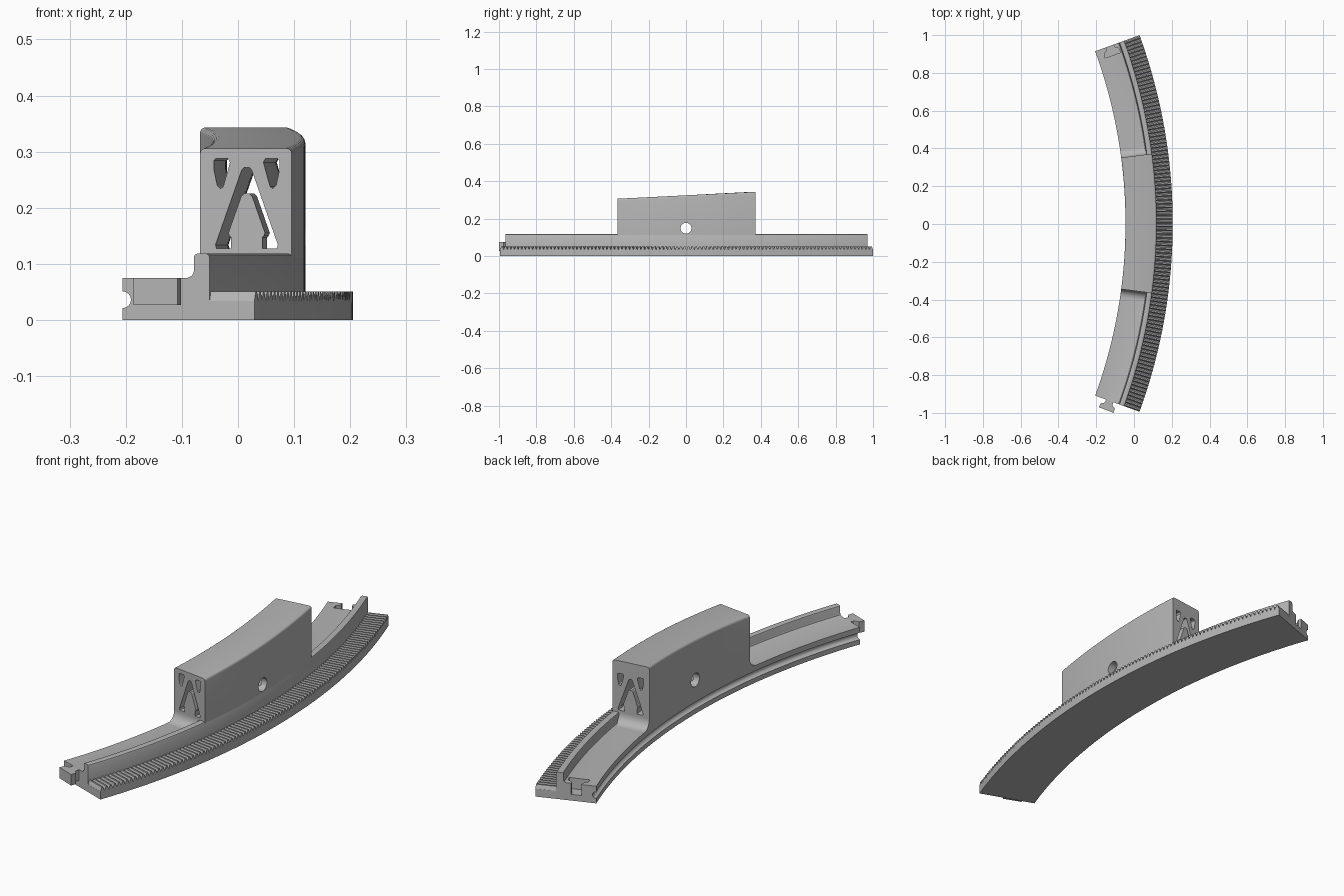
import bpy, bmesh
from math import sin, cos, radians, degrees, pi

CX, CY = -2.71, 0.003            # centre of the arc
R_IN, R_WALL, R_RACK, R_OUT = 2.665, 2.80, 2.83, 2.915
END, HOUSE = 20, 7.5             # half angles of track and housing
FLOOR, WALL_TOP, ROOT, TIP = 0.075, 0.118, 0.034, 0.051
MID = 2.749                      # radius of the window centre line

cube = bpy.data.objects.get("Cube")
if cube:
    bpy.data.objects.remove(cube, do_unlink=True)

grey = bpy.data.materials.new("plain grey")
grey.use_nodes = True
grey.diffuse_color = (0.46, 0.46, 0.46, 1)
grey.node_tree.nodes["Principled BSDF"].inputs["Base Color"].default_value = grey.diffuse_color


def polar(r, a, z):
    return CX + r * cos(radians(a)), CY + r * sin(radians(a)), z


def loft(name, solids):
    """Each solid is a list of rings of (radius, angle, height) points."""
    bm = bmesh.new()
    for rings in solids:
        loops = [[bm.verts.new(polar(*p)) for p in ring] for ring in rings]
        for low, high in zip(loops, loops[1:]):
            for i in range(len(low)):
                bm.faces.new((low[i - 1], low[i], high[i], high[i - 1]))
        bm.faces.new(loops[0])
        bm.faces.new(loops[-1])
    bmesh.ops.recalc_face_normals(bm, faces=bm.faces)
    mesh = bpy.data.meshes.new(name)
    bm.to_mesh(mesh)
    bm.free()
    mesh.materials.append(grey)
    obj = bpy.data.objects.new(name, mesh)
    bpy.context.collection.objects.link(obj)
    return obj


def sweep(profile, start, stop, step=0.5, slope=0.0):
    """Sweep an (r, z) profile along the arc; points above 0.2 follow the slope."""
    n = max(1, round((stop - start) / step))
    return [[(r, start + (stop - start) * i / n, z + (slope * i / n if z > 0.2 else 0))
             for r, z in profile] for i in range(n + 1)]


def cut(target, cutter):
    mod = target.modifiers.new("cut", 'BOOLEAN')
    mod.operation, mod.solver, mod.object = 'DIFFERENCE', 'EXACT', cutter
    cutter.hide_render = True
    bpy.context.view_layer.objects.active = target
    bpy.ops.object.modifier_apply(modifier=mod.name)
    bpy.data.objects.remove(cutter, do_unlink=True)


def smooth(obj):
    bpy.ops.object.select_all(action='DESELECT')
    obj.select_set(True)
    bpy.context.view_layer.objects.active = obj
    bpy.ops.object.shade_smooth_by_angle(angle=radians(30))


def mirrored(half):
    return half + [(-x, z) for x, z in reversed(half)]


def dovetail(end, low, high, grow=0.0):
    """Flared connector outline leaving the given end angle."""
    half = [(-0.02, -0.005), (-0.021, 0.014), (-0.026, 0.021), (-0.039, 0.027), (-0.042, 0.052)]
    return [[(2.747 + w * (1 + grow), end - degrees(t / 2.75), z) for w, t in mirrored(half)]
            for z in (low, high)]


# Track bed with side groove and raised rail
groove = [(R_IN + 0.016 * sin(pi * i / 8), 0.036 + 0.015 * cos(pi * i / 8)) for i in range(9)]
bed = [(R_IN, 0), (R_OUT, 0), (R_OUT, ROOT), (R_RACK, ROOT),
       (R_RACK, 0.112), (R_RACK - 0.002, 0.116), (R_RACK - 0.006, WALL_TOP),
       (R_WALL + 0.006, WALL_TOP), (R_WALL + 0.002, 0.116), (R_WALL, 0.112),
       (R_WALL, 0.086), (R_WALL - 0.003, 0.079), (R_WALL - 0.011, FLOOR),
       (R_IN, FLOOR)] + groove
track = loft("track_bed", [sweep(bed, -END, END)])
cut(track, loft("pocket_cutter", [dovetail(END, 0.027, 0.09, 0.04)]))
smooth(track)

# Connector tab at the front end
loft("connector_tab", [dovetail(-END, 0.027, FLOOR)])

# Rack teeth
COUNT = 100
pitch = 2 * END / COUNT
teeth = []
for i in range(COUNT):
    a = -END + pitch * (i + 0.5)
    shape = [(-0.48, ROOT - 0.003), (-0.48, ROOT), (-0.16, TIP),
             (0.16, TIP), (0.48, ROOT), (0.48, ROOT - 0.003)]
    teeth.append([[(r, a + k * pitch, z) for k, z in shape] for r in (R_RACK - 0.003, R_OUT)])
loft("rack_teeth", teeth)

# Housing with a rising roof and rounded roof edges
ROOF, RD = 0.306, 0.01
arc = [(RD * (1 - cos(pi * i / 8)), RD * (1 - sin(pi * i / 8))) for i in range(5)]
shell = [(R_IN, FLOOR), (R_WALL, FLOOR), (R_WALL, WALL_TOP - 0.001), (R_RACK, WALL_TOP - 0.006)]
shell += [(R_RACK - x, ROOF - z) for x, z in arc]
shell += [(R_IN + x, ROOF - z) for x, z in reversed(arc)]
housing = loft("housing", [sweep(shell, -HOUSE, HOUSE, slope=0.037)])

# Triangular tunnel and the two corner tunnels
triangle = mirrored([(-0.004, 0.272), (-0.009, 0.267), (-0.056, 0.134), (-0.054, 0.127)])
corner = [(-0.055, 0.288), (-0.034, 0.288), (-0.030, 0.281), (-0.042, 0.238),
          (-0.047, 0.234), (-0.053, 0.240), (-0.059, 0.268), (-0.059, 0.284)]
for name, outline, side in (("triangle_cutter", triangle, 1),
                            ("left_cutter", corner, 1), ("right_cutter", corner, -1)):
    path = sweep([(MID + side * x, z) for x, z in outline], -HOUSE - 1, HOUSE + 1)
    cut(housing, loft(name, [path]))

# Round cross hole
bpy.ops.mesh.primitive_cylinder_add(vertices=32, radius=0.029, depth=0.5,
                                    location=(0.03, 0, 0.148), rotation=(0, pi / 2, 0))
hole = bpy.context.object
hole.name = "hole_cutter"
cut(housing, hole)
smooth(housing)

# Triangular posts standing in the windows
post = mirrored([(-0.005, 0.225), (-0.010, 0.220), (-0.033, 0.155), (-0.031, 0.150),
                 (-0.028, 0.147), (-0.028, 0.12)])
post = [(MID + x, z) for x, z in post]
loft("window_posts", [sweep(post, -HOUSE, -HOUSE + 1.5), sweep(post, HOUSE - 1.5, HOUSE)])

# Concave fillets between housing ends and track floor
FR = 0.04
ends = []
for s in (-1, 1):
    curve = [(FR * (1 - sin(pi * i / 16)), FR * (1 - cos(pi * i / 16))) for i in range(9)]
    curve.append((-0.005, 0))
    ends.append([[(r, s * (HOUSE + degrees(t / 2.75)), FLOOR + z) for t, z in curve]
                 for r in (R_IN, R_WALL)])
smooth(loft("floor_fillets", ends))
